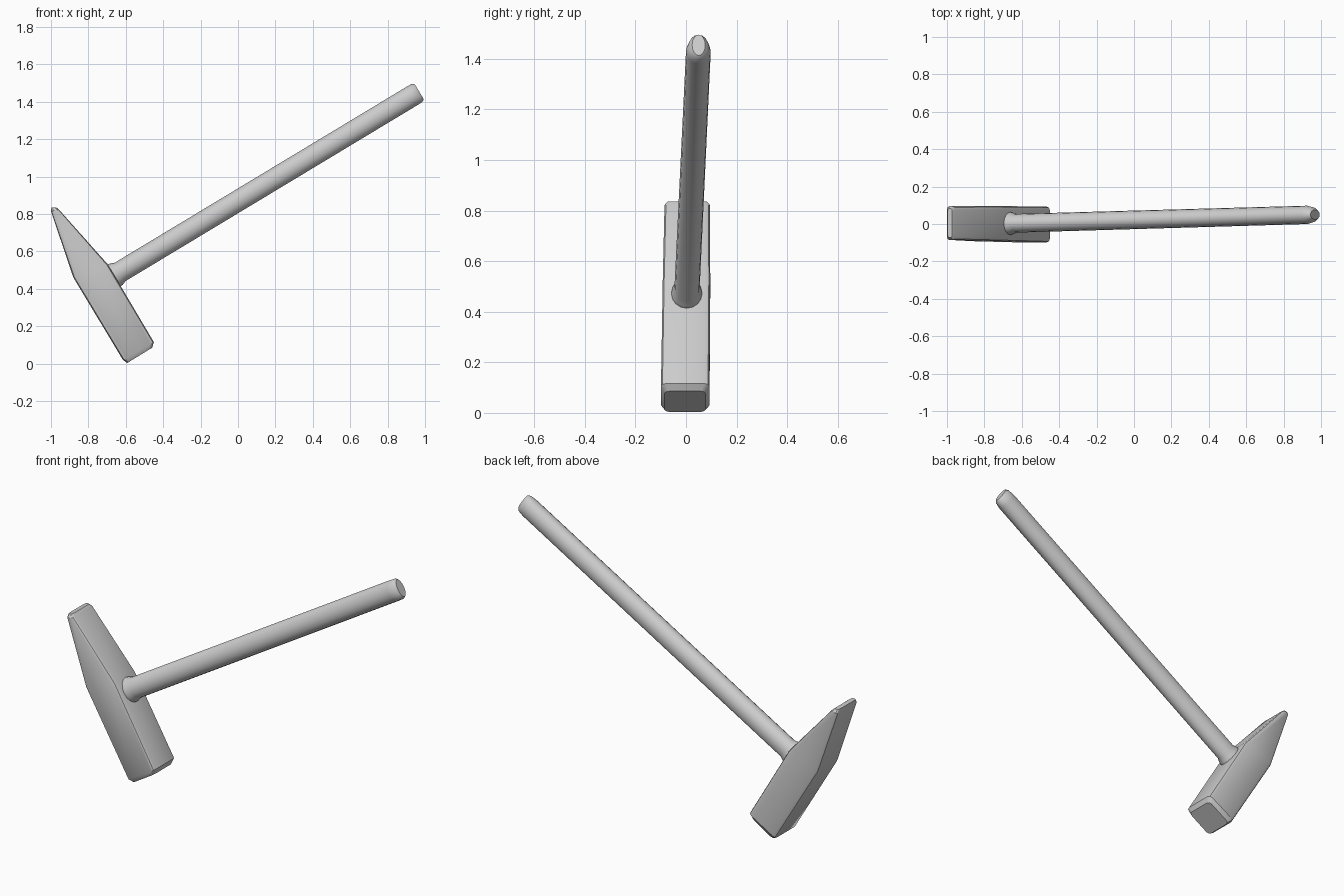
import bpy, bmesh, math
from mathutils import Vector

if "Cube" in bpy.data.objects:
    bpy.data.objects.remove(bpy.data.objects["Cube"])


def loft(name, rings, angle):
    """Skin a list of equal-length point rings and cap both ends."""
    bm = bmesh.new()
    loops = [[bm.verts.new(p) for p in ring] for ring in rings]
    n = len(loops[0])
    for a, b in zip(loops, loops[1:]):
        for i in range(n):
            j = (i + 1) % n
            bm.faces.new((a[i], a[j], b[j], b[i]))
    bm.faces.new(loops[0])
    bm.faces.new(loops[-1])
    bmesh.ops.recalc_face_normals(bm, faces=bm.faces)
    mesh = bpy.data.meshes.new(name)
    bm.to_mesh(mesh)
    bm.free()
    obj = bpy.data.objects.new(name, mesh)
    bpy.context.collection.objects.link(obj)
    bpy.ops.object.select_all(action='DESELECT')
    obj.select_set(True)
    bpy.context.view_layer.objects.active = obj
    bpy.ops.object.shade_smooth_by_angle(angle=math.radians(angle))
    return obj


def head_ring(p, q, half, y0):
    """Rounded rectangle spanning p to q in xz and +-half in y."""
    p, q = Vector((p[0], y0, p[1])), Vector((q[0], y0, q[1]))
    mid, u = (p + q) / 2, (q - p) / 2
    c = min(0.02, u.length * 0.5)
    u_len, u_dir = u.length, u.normalized()
    ring = []
    for su, sy, start in ((1, 1, 0), (-1, 1, 90), (-1, -1, 180), (1, -1, 270)):
        for k in range(3):
            a = math.radians(start + 45 * k)
            ring.append(mid + u_dir * (su * (u_len - c) + c * math.cos(a))
                        + Vector((0, sy * (half - 0.02) + 0.02 * math.sin(a), 0)))
    return ring


# Head: square striking face at the bottom, tapering to the wedge at the top
loft("hammer_head", [
    head_ring((-0.592, 0.004), (-0.458, 0.086), 0.082, -0.004),
    head_ring((-0.615, 0.020), (-0.450, 0.116), 0.096, -0.003),
    head_ring((-0.880, 0.460), (-0.695, 0.530), 0.094, 0.002),
    head_ring((-1.000, 0.815), (-0.957, 0.824), 0.090, 0.005),
    head_ring((-0.997, 0.834), (-0.972, 0.836), 0.078, 0.005),
], 32)

# Handle: oval shaft with a flared collar at the head and a chamfered end
start = Vector((-0.665, 0.003, 0.47))
end = Vector((0.965, 0.05, 1.4525))
axis = (end - start).normalized()
length = (end - start).length
across = Vector((-axis.z, 0, axis.x)).normalized()
side = across.cross(axis)


def shaft_ring(s, a, b):
    c = start + axis * s
    return [c + across * (a * math.cos(t)) + side * (b * math.sin(t))
            for t in (2 * math.pi * i / 16 for i in range(16))]


loft("handle", [
    shaft_ring(-0.05, 0.068, 0.062),
    shaft_ring(0.0, 0.069, 0.062),
    shaft_ring(0.018, 0.066, 0.058),
    shaft_ring(0.040, 0.057, 0.050),
    shaft_ring(length - 0.045, 0.057, 0.049),
    shaft_ring(length - 0.010, 0.056, 0.040),
    shaft_ring(length + 0.004, 0.048, 0.026),
], 35)
